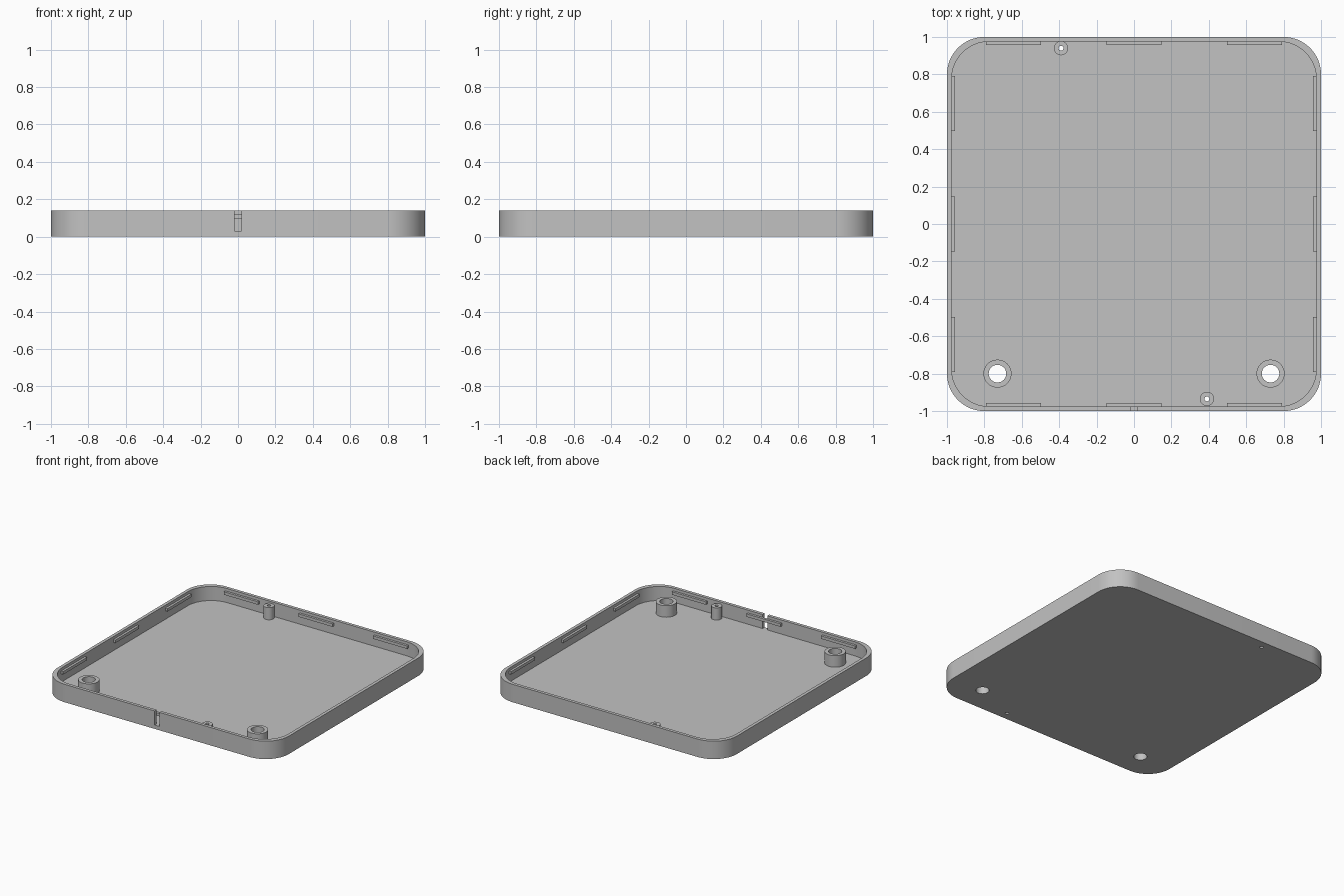
import bpy, bmesh
from math import cos, sin, pi

HEIGHT, FLOOR = 0.14, 0.03
INNER = 0.975          # inside face of the walls
CLIP_REACH = 0.957     # how far the snap ridges come inwards

cube = bpy.data.objects.get("Cube")
if cube:
    bpy.data.objects.remove(cube, do_unlink=True)

grey = bpy.data.materials.new("grey_plastic")
grey.use_nodes = True
colour = (0.54, 0.54, 0.54, 1)
grey.diffuse_color = colour
grey.node_tree.nodes["Principled BSDF"].inputs["Base Color"].default_value = colour


def prism(name, points, z0, z1):
    """Extrude a closed outline from z0 to z1."""
    bm = bmesh.new()
    base = bm.faces.new([bm.verts.new((x, y, z0)) for x, y in points])
    out = bmesh.ops.extrude_face_region(bm, geom=[base])
    for v in out["geom"]:
        if isinstance(v, bmesh.types.BMVert):
            v.co.z = z1
    bmesh.ops.recalc_face_normals(bm, faces=bm.faces)
    mesh = bpy.data.meshes.new(name)
    bm.to_mesh(mesh)
    bm.free()
    mesh.materials.append(grey)
    ob = bpy.data.objects.new(name, mesh)
    bpy.context.collection.objects.link(ob)
    return ob


def rounded_square(half, radius, steps=16):
    c = half - radius
    return [(sx * c + radius * cos(a), sy * c + radius * sin(a))
            for q, (sx, sy) in enumerate([(1, 1), (-1, 1), (-1, -1), (1, -1)])
            for a in [(q + i / steps) * pi / 2 for i in range(steps + 1)]]


def circle(x, y, r, n=32):
    return [(x + r * cos(2 * pi * i / n), y + r * sin(2 * pi * i / n)) for i in range(n)]


def box(x0, x1, y0, y1):
    return [(x0, y0), (x1, y0), (x1, y1), (x0, y1)]


def select(ob):
    bpy.ops.object.select_all(action="DESELECT")
    ob.select_set(True)
    bpy.context.view_layer.objects.active = ob


def cut(ob, points, z0, z1):
    """Subtract a prism, then throw the cutter away."""
    cutter = prism("cutter", points, z0, z1)
    cutter.hide_render = True
    mod = ob.modifiers.new("cut", "BOOLEAN")
    mod.operation, mod.solver, mod.object = "DIFFERENCE", "EXACT", cutter
    select(ob)
    bpy.ops.object.modifier_apply(modifier=mod.name)
    bpy.data.objects.remove(cutter, do_unlink=True)


def smooth(ob):
    select(ob)
    bpy.ops.object.shade_smooth_by_angle(angle=pi / 6)


# Tray with rounded corners and a slot in the front wall
tray = prism("tray", rounded_square(1, 0.2), 0, HEIGHT)
cut(tray, rounded_square(INNER, 0.2), FLOOR, HEIGHT + 0.1)
cut(tray, box(-0.02, 0.02, -1.1, -0.965), FLOOR, HEIGHT + 0.1)

# Hollow screw bosses and locating posts: x, y, outer radius, hole radius, top
tubes = {
    "right_screw_boss": (-0.73, -0.8, 0.075, 0.047, 0.12),
    "left_screw_boss": (0.73, -0.8, 0.075, 0.047, 0.12),
    "back_post": (-0.39, 0.94, 0.038, 0.013, 0.125),
    "front_post": (0.39, -0.935, 0.038, 0.013, 0.125),
}
for name, (x, y, outer, hole, top) in tubes.items():
    tube = prism(name, circle(x, y, outer), FLOOR, top)
    for part in (tube, tray):
        cut(part, circle(x, y, hole), -0.1, HEIGHT + 0.1)
    smooth(tube)
smooth(tray)

# Three snap ridges along each wall
for q, side in enumerate(["left", "back", "right", "front"]):
    for i, middle in enumerate([-0.645, 0, 0.645]):
        ridge = prism(f"{side}_snap_ridge_{i + 1}",
                      box(CLIP_REACH, INNER + 0.002, middle - 0.147, middle + 0.147),
                      0.095, 0.118)
        ridge.rotation_euler.z = q * pi / 2
